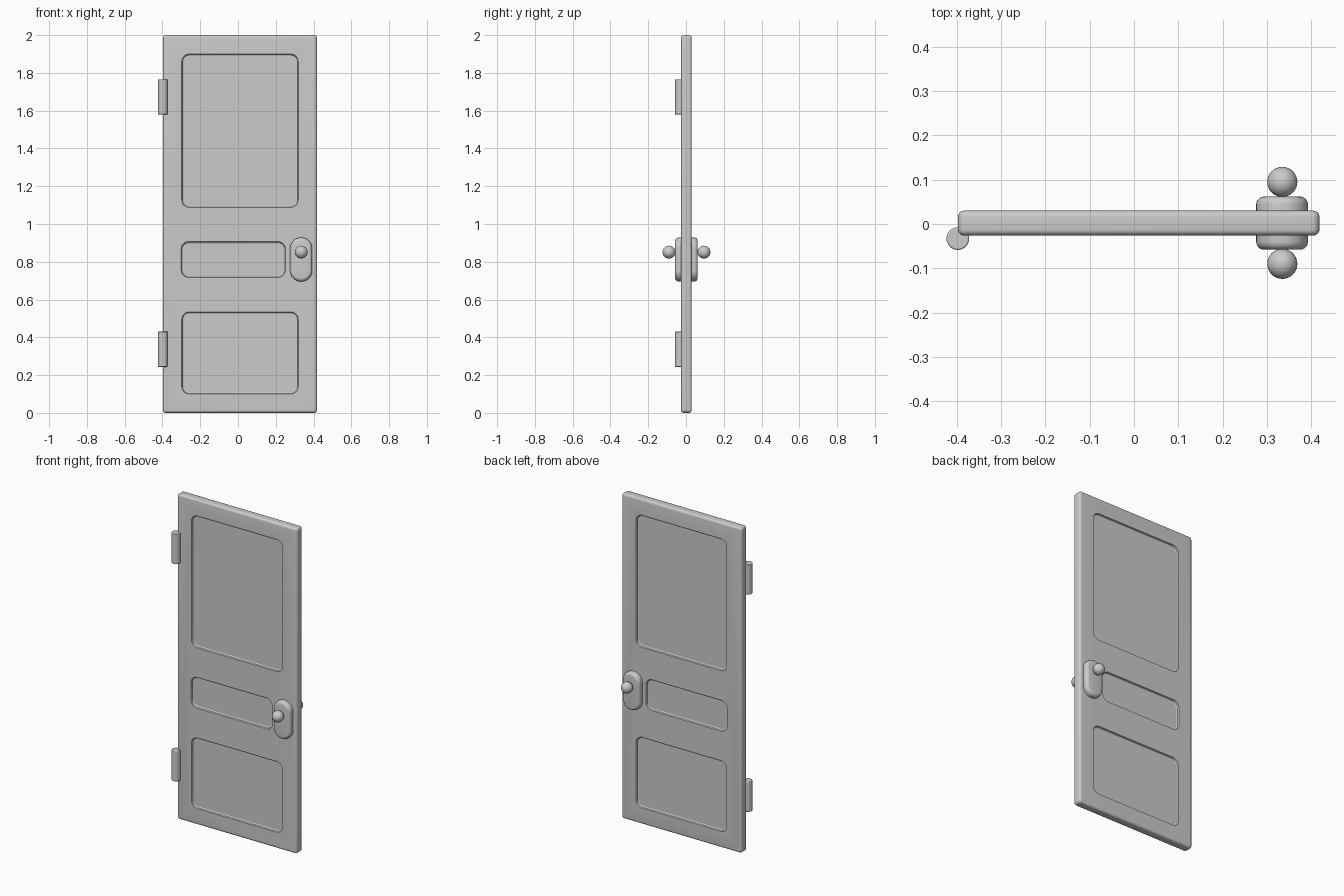
import bpy, bmesh
from math import sin, cos, pi, radians

if "Cube" in bpy.data.objects:
    bpy.data.objects.remove(bpy.data.objects["Cube"])

MID = 0.002  # mid-plane of the door leaf


def finish(ob, angle=35):
    bpy.ops.object.select_all(action='DESELECT')
    bpy.context.view_layer.objects.active = ob
    ob.select_set(True)
    bpy.ops.object.shade_smooth_by_angle(angle=radians(angle))


def loft(name, rect, r, rings, seg=8):
    """Rounded rectangle in x-z, lofted along y through (y, inset) rings."""
    x0, x1, z0, z1 = rect
    corners = [(x1 - r, z1 - r), (x0 + r, z1 - r), (x0 + r, z0 + r), (x1 - r, z0 + r)]
    bm = bmesh.new()
    loops = []
    for y, inset in rings:
        loop = []
        for q, (cx, cz) in enumerate(corners):
            for i in range(seg + 1):
                a = pi / 2 * (q + i / seg)
                loop.append(bm.verts.new((cx + (r - inset) * cos(a), y, cz + (r - inset) * sin(a))))
        loops.append(loop)
    n = len(loops[0])
    for a, b in zip(loops, loops[1:]):
        for i in range(n):
            bm.faces.new((a[i], a[(i + 1) % n], b[(i + 1) % n], b[i]))
    bm.faces.new(loops[0])
    bm.faces.new(loops[-1])
    bmesh.ops.recalc_face_normals(bm, faces=bm.faces)
    me = bpy.data.meshes.new(name)
    bm.to_mesh(me)
    bm.free()
    ob = bpy.data.objects.new(name, me)
    bpy.context.collection.objects.link(ob)
    return ob


def pillow(half, e, steps=5):
    """Rings for a slab of given half thickness with edges rounded by e."""
    back = [(half - e + e * sin(t), e * (1 - cos(t)))
            for t in (pi / 2 * i / steps for i in range(steps + 1))]
    return [(MID - y, d) for y, d in reversed(back)] + [(MID + y, d) for y, d in back]


# Door leaf
HALF = 0.028
door = loft("door_leaf", (-0.398, 0.419, 0, 2), 0.017, pillow(HALF, 0.014), 5)

# Three recessed panels on each face
panels = [(-0.298, 0.319, 1.088, 1.90), (-0.301, 0.251, 0.717, 0.907), (-0.298, 0.319, 0.10, 0.535)]
cutters = []
for rect in panels:
    for s in (-1, 1):
        c = loft("panel_cutter", rect, 0.04,
                 [(MID + s * (HALF + 0.01), 0), (MID + s * HALF, 0),
                  (MID + s * (HALF - 0.008), 0.003), (MID + s * (HALF - 0.012), 0.009)])
        mod = door.modifiers.new("recess", 'BOOLEAN')
        mod.operation, mod.solver, mod.object = 'DIFFERENCE', 'EXACT', c
        cutters.append(c)
bpy.context.view_layer.objects.active = door
for mod in list(door.modifiers):
    bpy.ops.object.modifier_apply(modifier=mod.name)
for c in cutters:
    bpy.data.objects.remove(c)
finish(door, 30)

# Lock plate, running through the door
finish(loft("lock_plate", (0.276, 0.393, 0.696, 0.928), 0.057, pillow(0.06, 0.018), 10))

# Knobs on both faces
for side, y in (("front", -0.09), ("back", 0.095)):
    bpy.ops.mesh.primitive_uv_sphere_add(segments=32, ring_count=16, radius=0.034, location=(0.335, y, 0.851))
    bpy.context.object.name = side + "_knob"
    finish(bpy.context.object)

# Hinge barrels
for level, z in (("lower", 0.337), ("upper", 1.673)):
    bpy.ops.mesh.primitive_cylinder_add(vertices=32, radius=0.0255, depth=0.186, location=(-0.398, -0.033, z))
    hinge = bpy.context.object
    hinge.name = level + "_hinge"
    bev = hinge.modifiers.new("soft_rim", 'BEVEL')
    bev.width, bev.segments = 0.003, 2
    finish(hinge)
